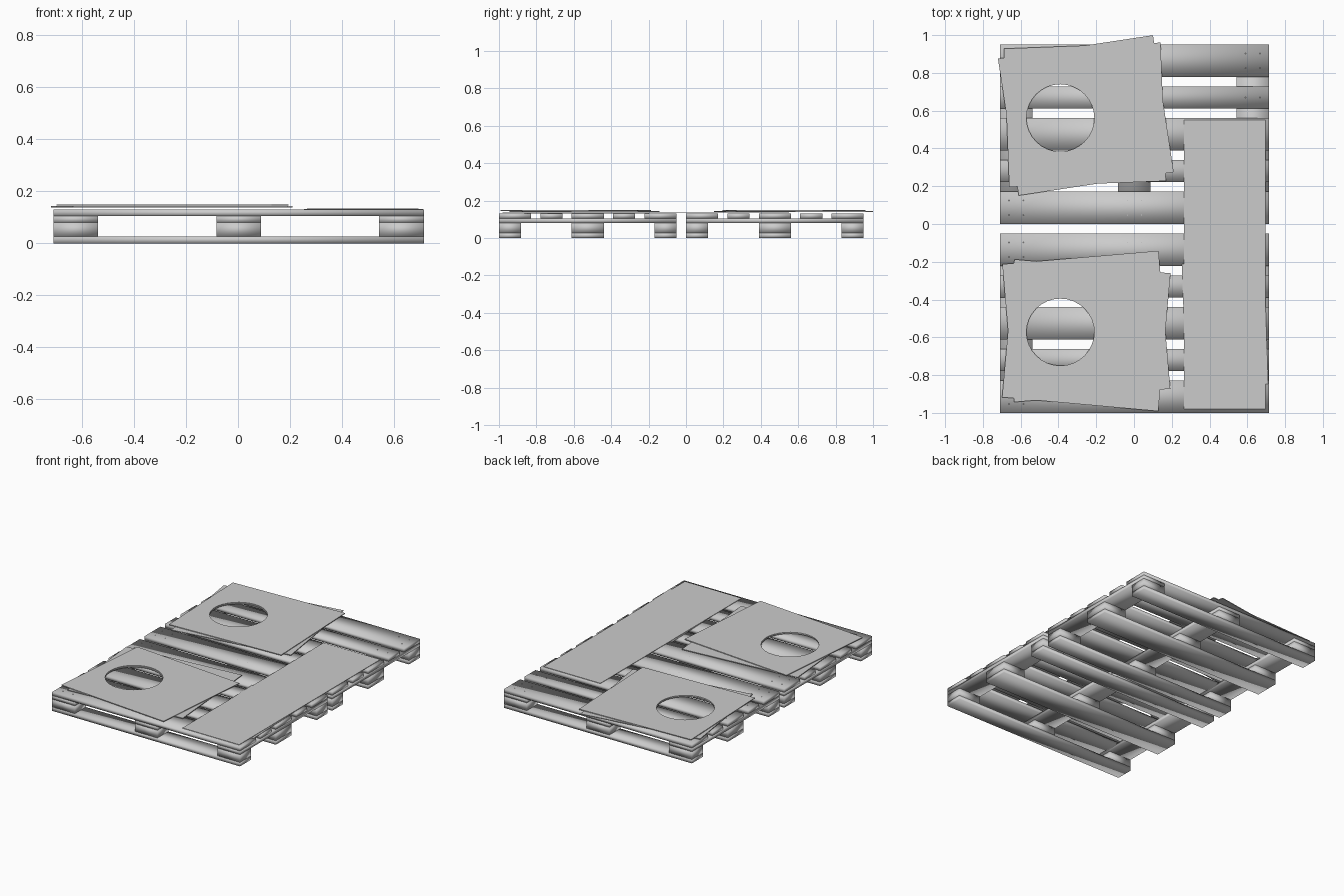
import bpy, bmesh, math
from mathutils import Vector, Matrix

if "Cube" in bpy.data.objects:
    bpy.data.objects.remove(bpy.data.objects["Cube"])

grey = bpy.data.materials.new("plain_grey")
grey.use_nodes = True
grey.diffuse_color = (0.6, 0.6, 0.6, 1)
grey.node_tree.nodes["Principled BSDF"].inputs["Base Color"].default_value = (0.6, 0.6, 0.6, 1)

X0, X1 = -0.71, 0.715          # pallet length
DEPTH = 0.95                   # pallet depth
WIDE, NARROW = 0.172, 0.118    # board widths
LEVELS = [0, 0.027, 0.08, 0.105, 0.13]   # runner, block, stringer, deck
CHAMFER = 0.02


def add_object(name, mesh):
    obj = bpy.data.objects.new(name, mesh)
    obj.data.materials.append(grey)
    bpy.context.collection.objects.link(obj)
    return obj


def lumber(name, y_base, x, y, level):
    """Softly shaded timber, chamfered where it touches a pallet corner."""
    outline = []
    corners = [(x[0], y[0]), (x[1], y[0]), (x[1], y[1]), (x[0], y[1])]
    for i, c in enumerate(corners):
        c = Vector(c)
        at_corner = c.x in (X0, X1) and min(abs(c.y), abs(c.y - DEPTH)) < 0.001
        if at_corner:
            for other in (corners[i - 1], corners[(i + 1) % 4]):
                outline.append(c + (Vector(other) - c).normalized() * CHAMFER)
        else:
            outline.append(c)
    bm = bmesh.new()
    low, high = LEVELS[level], LEVELS[level + 1]
    face = bm.faces.new([bm.verts.new((p.x, p.y + y_base, low)) for p in outline])
    top = bmesh.ops.extrude_face_region(bm, geom=[face])
    moved = [v for v in top["geom"] if isinstance(v, bmesh.types.BMVert)]
    bmesh.ops.translate(bm, verts=moved, vec=(0, 0, high - low))
    bmesh.ops.recalc_face_normals(bm, faces=bm.faces)
    for f in bm.faces:
        f.smooth = True
    mesh = bpy.data.meshes.new(name)
    bm.to_mesh(mesh)
    bm.free()
    return add_object(name, mesh)


def spread(start, end, widths):
    """Lay strips of the given widths with equal gaps between them."""
    gap = (end - start - sum(widths)) / (len(widths) - 1)
    spans, at = [], start
    for w in widths:
        spans.append((at, at + w))
        at += w + gap
    spans[-1] = (spans[-1][0], end)
    return spans


def nails(name, y_base, columns, rows):
    """Small flat nail heads where deck boards cross the stringers."""
    bm = bmesh.new()
    for col in columns:
        for row in rows:
            wide = row[1] - row[0] > 0.15
            for y in ((row[0] + 0.047, row[1] - 0.047) if wide else ((row[0] + row[1]) / 2,)):
                for x in (col[0] + 0.048, col[1] - 0.048):
                    bmesh.ops.create_cone(
                        bm, cap_ends=True, segments=8, radius1=0.003, radius2=0.003, depth=0.001,
                        matrix=Matrix.Translation((x, y + y_base, LEVELS[-1])))
    mesh = bpy.data.meshes.new(name)
    bm.to_mesh(mesh)
    bm.free()
    add_object(name, mesh)


def pallet(prefix, y_base):
    columns = spread(X0, X1, [WIDE] * 3)
    runners = spread(0, DEPTH, [NARROW, WIDE, NARROW])
    deck = spread(0, DEPTH, [WIDE, NARROW, WIDE, NARROW, WIDE])
    for y in runners:
        lumber(prefix + "_runner", y_base, (X0, X1), y, 0)
        for x in columns:
            lumber(prefix + "_block", y_base, x, y, 1)
    for x in columns:
        lumber(prefix + "_stringer", y_base, x, (0, DEPTH), 2)
    for y in deck:
        lumber(prefix + "_deck_board", y_base, (X0, X1), y, 3)
    nails(prefix + "_nails", y_base, columns, deck)


def sheet(name, centre, size, angle, z, thick, hole=None):
    """Thin flat panel turned about its centre, with an optional round hole."""
    curve = bpy.data.curves.new(name, "CURVE")
    curve.dimensions = "2D"
    curve.fill_mode = "BOTH"
    curve.extrude = thick / 2
    turn = Matrix.Rotation(math.radians(angle), 2)
    w, h = size[0] / 2, size[1] / 2
    loops = [[turn @ Vector(p) + Vector(centre) for p in ((-w, -h), (w, -h), (w, h), (-w, h))]]
    if hole:
        steps = [math.tau * i / 32 for i in range(32)]
        loops.append([Vector(hole) + 0.18 * Vector((math.cos(a), math.sin(a))) for a in steps])
    for loop in loops:
        spline = curve.splines.new("POLY")
        spline.points.add(len(loop) - 1)
        for point, p in zip(spline.points, loop):
            point.co = (p.x, p.y, z + thick / 2, 1)
        spline.use_cyclic_u = True
    temp = bpy.data.objects.new(name + "_outline", curve)
    bpy.context.collection.objects.link(temp)
    graph = bpy.context.evaluated_depsgraph_get()
    mesh = bpy.data.meshes.new_from_object(temp.evaluated_get(graph))
    bpy.data.objects.remove(temp)
    mesh.materials.clear()
    for v in mesh.vertices:
        # a flat curve drops point height, so set both skins here
        v.co.z = z + thick if v.co.z > (z + thick / 2 if v.co.z > thick else 0) else z
    mesh.shade_flat()
    add_object(name, mesh)


pallet("rear_pallet", 0.0)
pallet("front_pallet", -1.0)

# Two twisted pairs of seat panels
SEAT = (0.83, 0.733)
sheet("rear_lower_panel", (-0.255, 0.575), SEAT, 8.6, 0.138, 0.005, (-0.39, 0.56))
sheet("rear_upper_panel", (-0.26, 0.578), SEAT, 2.2, 0.145, 0.005, (-0.39, 0.563))
sheet("front_lower_panel", (-0.2525, -0.5425), SEAT, 4.9, 0.138, 0.005, (-0.39, -0.575))
sheet("front_upper_panel", (-0.2525, -0.589), SEAT, -5.1, 0.145, 0.005, (-0.39, -0.57))

# Long panel bridging both pallets, with a short one beneath
sheet("bridging_panel", (0.48, -0.215), (0.43, 1.53), 0, 0.1335, 0.003)
sheet("short_panel", (0.482, -0.53), (0.435, 0.65), 2, 0.1305, 0.0025)
